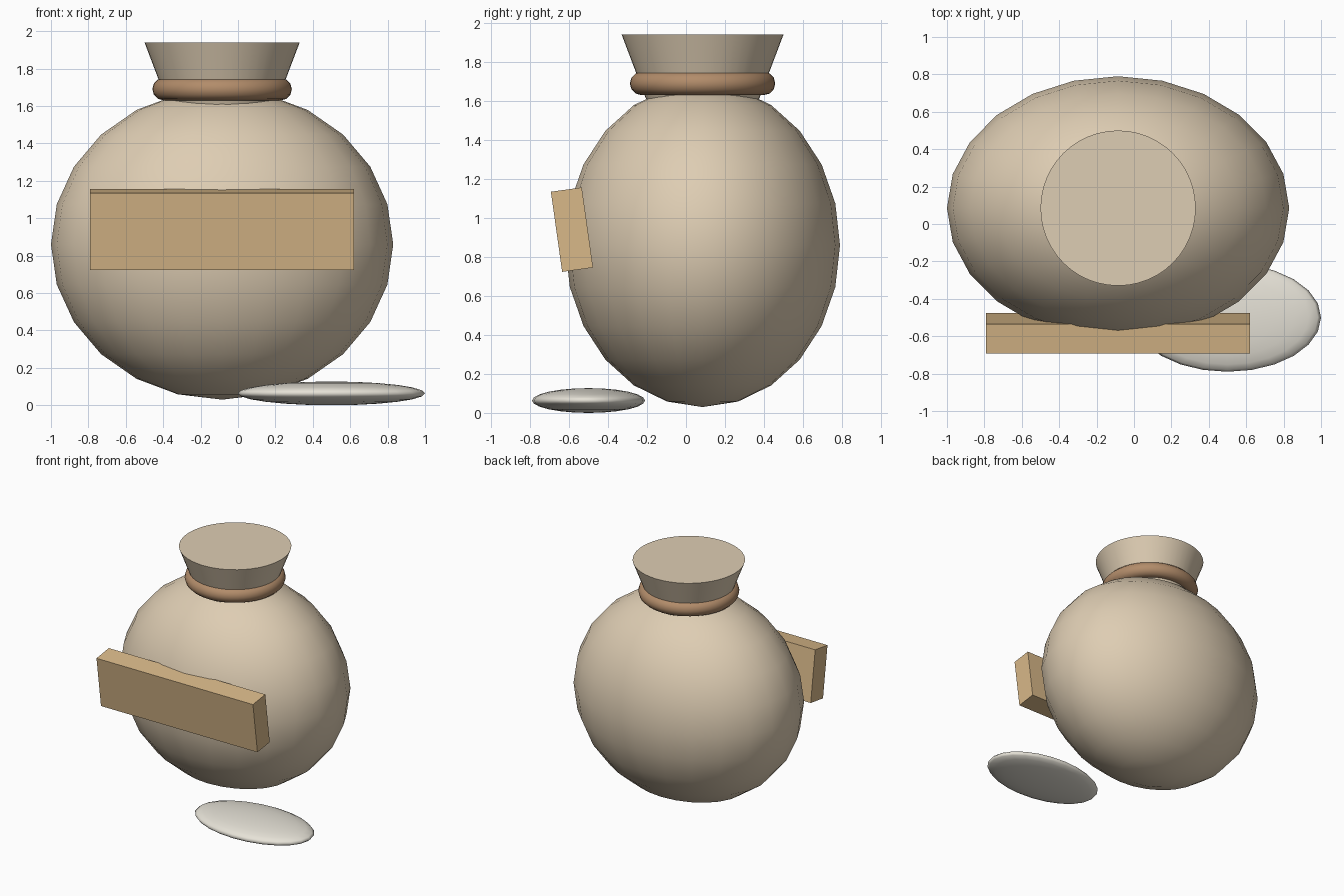
import bpy, math

if "Cube" in bpy.data.objects:
    bpy.data.objects.remove(bpy.data.objects["Cube"])

CX, CY = -0.085, 0.085  # axis of the sack


def material(name, rgb):
    m = bpy.data.materials.new(name)
    lin = [((c / 255 + 0.055) / 1.055) ** 2.4 for c in rgb]
    m.diffuse_color = (*lin, 1)
    m.use_nodes = True
    m.node_tree.nodes["Principled BSDF"].inputs["Base Color"].default_value = m.diffuse_color
    return m


cloth = material("beige cloth", (222, 205, 179))
rope = material("brown rope", (178, 140, 106))
wood = material("tan wood", (216, 184, 137))
pale = material("pale grey", (230, 226, 215))


def finish(name, mat, scale=(1, 1, 1), smooth=True):
    ob = bpy.context.object
    ob.name = name
    ob.scale = scale
    ob.data.materials.append(mat)
    bpy.ops.object.transform_apply(location=False, rotation=False, scale=True)
    if smooth:
        bpy.ops.object.shade_smooth_by_angle(angle=math.radians(40))
    return ob


def ellipsoid(name, mat, loc, radii):
    bpy.ops.mesh.primitive_uv_sphere_add(segments=24, ring_count=12, radius=1, location=loc)
    ob = finish(name, mat, radii, smooth=False)
    bpy.ops.object.shade_smooth()
    return ob


# Round sack body
ellipsoid("sack_body", cloth, (CX, CY, 0.86), (0.915, 0.705, 0.83))

# Flared, closed neck
bpy.ops.mesh.primitive_cone_add(vertices=48, radius1=0.288, radius2=0.415, depth=0.335,
                                location=(CX, CY, 1.7725))
finish("sack_neck", cloth)

# Rope tied around the neck
bpy.ops.mesh.primitive_torus_add(major_segments=48, minor_segments=12, major_radius=0.313,
                                 minor_radius=0.06, location=(CX, CY, 1.69))
finish("neck_tie", rope)
bpy.ops.object.shade_smooth()

# Tilted wooden label board on the front
bpy.ops.mesh.primitive_cube_add(size=1, location=(CX, -0.585, 0.94),
                                rotation=(math.radians(8), 0, 0))
finish("label_board", wood, (1.41, 0.16, 0.415), smooth=False)

# Flat pebble lying by the sack
ellipsoid("flat_pebble", pale, (0.5, -0.5, 0.0635), (0.5, 0.29, 0.0635))
